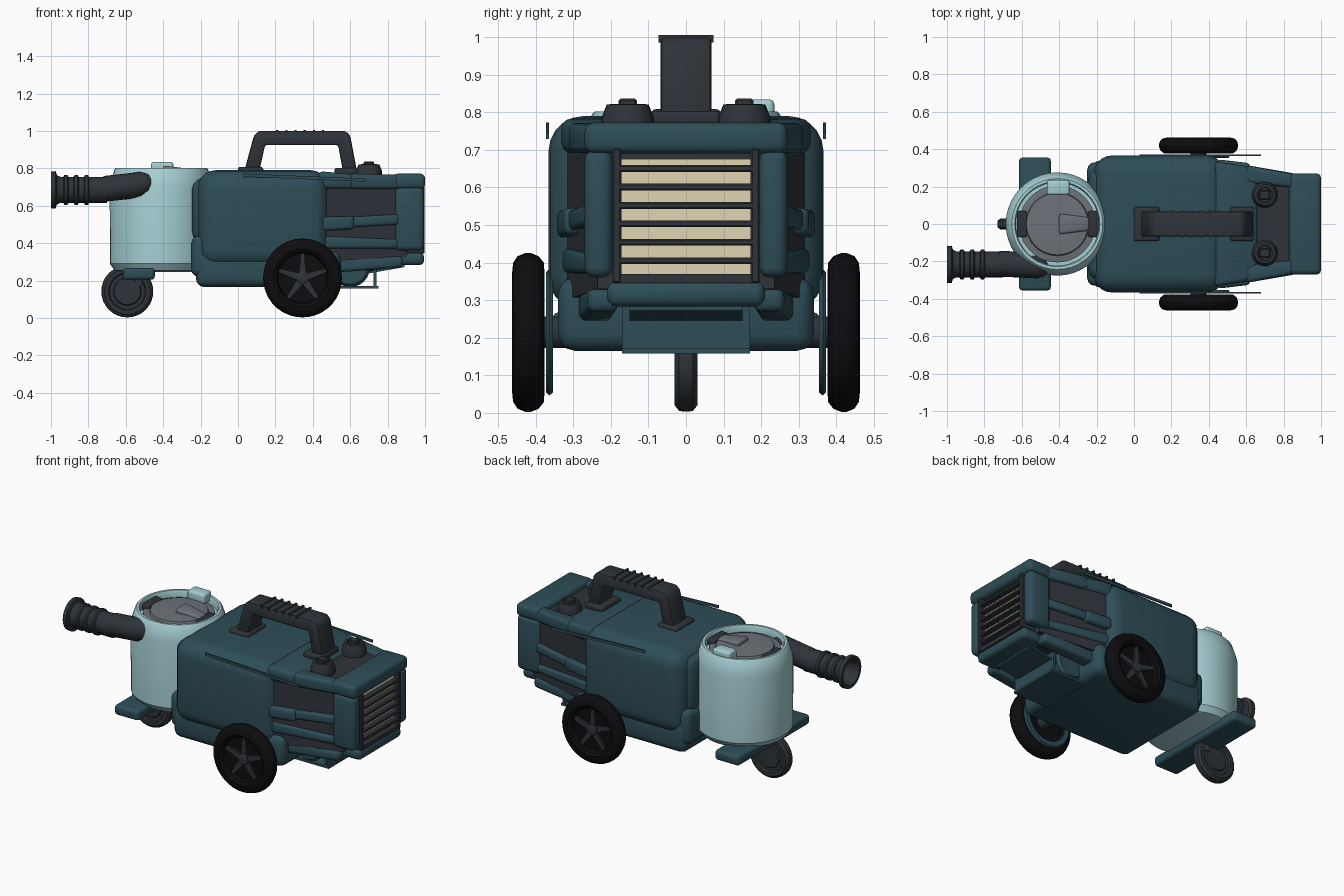
import bpy, bmesh, math
from mathutils import Vector


def material(name, r, g, b):
    m = bpy.data.materials.new(name)
    m.diffuse_color = (r, g, b, 1)
    return m


TEAL = material("dark_teal", 0.027, 0.075, 0.095)
PALE = material("pale_blue", 0.38, 0.62, 0.65)
DARK = material("charcoal", 0.028, 0.034, 0.041)
RUBBER = material("rubber", 0.004, 0.004, 0.005)
GREY = material("lid_grey", 0.15, 0.17, 0.19)
CREAM = material("cream", 0.75, 0.66, 0.45)


def finish(bm, name, mat, bevel=0, seg=3):
    bmesh.ops.recalc_face_normals(bm, faces=bm.faces)
    if bevel:
        bmesh.ops.bevel(bm, geom=bm.edges[:], offset=bevel, segments=seg, profile=0.5,
                        affect='EDGES', clamp_overlap=True)
    me = bpy.data.meshes.new(name)
    bm.to_mesh(me)
    bm.free()
    me.materials.append(mat)
    ob = bpy.data.objects.new(name, me)
    bpy.context.collection.objects.link(ob)
    return ob


def block(name, mat, x0, x1, a, b=None, bevel=0.0, seg=3):
    """Six-sided block between cross-sections a at x0 and b at x1, each (y0, y1, z0, z1)."""
    bm = bmesh.new()
    rings = []
    for x, (y0, y1, z0, z1) in ((x0, a), (x1, b or a)):
        rings.append([bm.verts.new((x, y, z)) for y, z in ((y0, z0), (y1, z0), (y1, z1), (y0, z1))])
    p, q = rings
    bm.faces.new(p)
    bm.faces.new(q)
    for i in range(4):
        j = (i + 1) % 4
        bm.faces.new((p[i], p[j], q[j], q[i]))
    return finish(bm, name, mat, bevel, seg)


def pair(name, mat, x0, x1, a, b=None, **kw):
    for side, s in (("left", 1), ("right", -1)):
        f = lambda r: (s * r[0], s * r[1], r[2], r[3])
        block(f"{name}_{side}", mat, x0, x1, f(a), f(b or a), **kw)


def lathe(name, mat, axis, centre, profile, segs=32, flip=1):
    """Revolve (radius, distance) points around an axis through centre."""
    bm = bmesh.new()
    rings = []
    for r, h in profile:
        ring = []
        for i in range(segs if r > 0 else 1):
            t = math.tau * i / segs
            c, s, h2 = r * math.cos(t), r * math.sin(t), h * flip
            v = {'X': (h2, c, s), 'Y': (c, h2, s), 'Z': (c, s, h2)}[axis]
            ring.append(bm.verts.new(Vector(centre) + Vector(v)))
        rings.append(ring)
    for p, q in zip(rings, rings[1:]):
        for i in range(segs):
            vs = [p[i % len(p)], p[(i + 1) % segs % len(p)], q[(i + 1) % segs % len(q)], q[i % len(q)]]
            vs = list(dict.fromkeys(vs))
            if len(vs) > 2:
                bm.faces.new(vs)
    return finish(bm, name, mat)


def extrude_y(name, mat, pts, y0, y1, bevel=0.0):
    bm = bmesh.new()
    face = bm.faces.new([bm.verts.new((x, y0, z)) for x, z in pts])
    new = bmesh.ops.extrude_face_region(bm, geom=[face])['geom']
    bmesh.ops.translate(bm, vec=(0, y1 - y0, 0), verts=[v for v in new if isinstance(v, bmesh.types.BMVert)])
    return finish(bm, name, mat, bevel, 2)


# Main housing and base tray
block("main_housing", TEAL, -0.215, 0.485, (-0.366, 0.366, 0.27, 0.79), bevel=0.095, seg=5)
block("base_tray", TEAL, -0.225, 0.55, (-0.34, 0.34, 0.165, 0.36), bevel=0.045)
block("canister_cradle", TEAL, -0.25, -0.12, (-0.33, 0.33, 0.22, 0.44), bevel=0.04)
block("front_collar", TEAL, -0.245, -0.1, (-0.3, 0.3, 0.4, 0.75), bevel=0.06)

# Rear engine section
block("engine_core", DARK, 0.45, 0.9, (-0.32, 0.32, 0.3, 0.755), (-0.235, 0.235, 0.33, 0.74))
block("rear_top_plate", TEAL, 0.43, 0.66, (-0.335, 0.335, 0.69, 0.785), (-0.30, 0.30, 0.69, 0.765), bevel=0.025)
pair("top_rail", TEAL, 0.6, 0.88, (0.22, 0.315, 0.69, 0.772), (0.19, 0.262, 0.69, 0.765), bevel=0.02)
block("rear_top_bar", TEAL, 0.83, 1.0, (-0.27, 0.27, 0.69, 0.772), bevel=0.025)
pair("rear_side_post", TEAL, 0.84, 0.995, (0.195, 0.27, 0.36, 0.70), bevel=0.028)
block("rear_bottom_bar", TEAL, 0.83, 0.995, (-0.21, 0.21, 0.283, 0.35), bevel=0.025)
pair("middle_strut", TEAL, 0.45, 0.62, (0.27, 0.345, 0.465, 0.54), (0.255, 0.325, 0.475, 0.545), bevel=0.018)
pair("middle_strut_rear", TEAL, 0.6, 0.86, (0.25, 0.315, 0.485, 0.54), (0.21, 0.27, 0.5, 0.555), bevel=0.015)
pair("lower_strut", TEAL, 0.45, 0.86, (0.25, 0.33, 0.37, 0.44), (0.2, 0.262, 0.37, 0.42), bevel=0.018)
pair("bottom_strut", TEAL, 0.48, 0.88, (0.2, 0.29, 0.24, 0.32), (0.18, 0.26, 0.27, 0.33), bevel=0.02)

# Rear grille
block("grille_panel", CREAM, 0.9, 0.965, (-0.172, 0.172, 0.37, 0.675))
pair("grille_post", DARK, 0.9, 0.998, (0.172, 0.196, 0.345, 0.705), bevel=0.005, seg=1)
block("grille_sill", DARK, 0.9, 0.995, (-0.19, 0.19, 0.345, 0.37))
for i in range(6):
    z = 0.405 + 0.049 * i
    block(f"grille_bar_{i + 1}", DARK, 0.955, 0.998, (-0.182, 0.182, z - 0.009, z + 0.009), bevel=0.004, seg=1)

# Underside tank and flap
lathe("under_tank", TEAL, 'Y', (0.6, 0, 0.27),
      [(0, -0.17), (0.09, -0.17), (0.105, -0.15), (0.105, 0.15), (0.09, 0.17), (0, 0.17)], 24)
block("rear_flap", TEAL, 0.725, 0.74, (-0.17, 0.17, 0.16, 0.29))
block("flap_floor", TEAL, 0.5, 0.75, (-0.17, 0.17, 0.158, 0.172))
block("flap_plate", TEAL, 0.68, 0.89, (-0.15, 0.15, 0.235, 0.247), (-0.15, 0.15, 0.272, 0.284))
lathe("exhaust_stub", RUBBER, 'X', (0.74, -0.122, 0.262), [(0, -0.05), (0.012, -0.05), (0.012, 0.02), (0, 0.02)], 12)

# Carrying handle with feet and grip ribs
extrude_y("carry_handle", DARK, [(0.035, 0.79), (0.085, 0.975), (0.11, 1.0), (0.575, 1.0), (0.6, 0.975), (0.635, 0.79),
                                 (0.56, 0.79), (0.535, 0.925), (0.145, 0.925), (0.115, 0.79)], -0.068, 0.068, 0.012)
block("handle_foot_front", DARK, 0.0, 0.135, (-0.092, 0.092, 0.775, 0.808), bevel=0.012)
block("handle_foot_rear", DARK, 0.515, 0.64, (-0.092, 0.092, 0.765, 0.803), bevel=0.012)
for i in range(6):
    x = 0.21 + 0.049 * i
    block(f"grip_rib_{i + 1}", DARK, x - 0.006, x + 0.006, (-0.073, 0.073, 0.985, 1.005))

# Control knobs and trim strips
for s, side in ((1, "left"), (-1, "right")):
    lathe(f"knob_{side}", DARK, 'Z', (0.7, 0.155 * s, 0),
          [(0, 0.75), (0.07, 0.75), (0.07, 0.785), (0.056, 0.82), (0.042, 0.822), (0.038, 0.812), (0, 0.812)], 20)
    block(f"knob_cap_{side}", DARK, 0.672, 0.728, (0.155 * s - 0.024, 0.155 * s + 0.024, 0.8, 0.836), bevel=0.005, seg=1)
pair("trim_strip", TEAL, 0.03, 0.68, (0.364, 0.372, 0.755, 0.772), (0.364, 0.372, 0.729, 0.745))

# Canister with recessed lid
C = (-0.41, 0, 0)
lathe("canister", PALE, 'Z', C,
      [(0, 0.245), (0.21, 0.245), (0.25, 0.255), (0.275, 0.29), (0.276, 0.7), (0.268, 0.74), (0.25, 0.795),
       (0.243, 0.802), (0.228, 0.802), (0.222, 0.79), (0.222, 0.755), (0, 0.755)], 40)
lathe("lid", GREY, 'Z', C, [(0.205, 0.75), (0.205, 0.768), (0.17, 0.772), (0.165, 0.785), (0.1, 0.79), (0, 0.79)], 40)
block("lid_spout", GREY, -0.4, -0.24, (-0.055, 0.055, 0.77, 0.815), (-0.035, 0.035, 0.77, 0.795), bevel=0.016)
block("lid_tab", PALE, -0.465, -0.345, (0.155, 0.235, 0.77, 0.834), bevel=0.014)
block("lid_clip_front", DARK, -0.625, -0.575, (-0.07, 0.07, 0.75, 0.79), bevel=0.008)
block("lid_clip_rear", DARK, -0.245, -0.195, (-0.07, 0.07, 0.75, 0.79), bevel=0.008)

# Ribbed nozzle, flared and hollow
nozzle = [(0, -0.97 + 0.08), (0.055, -0.89), (0.08, -1.0), (0.098, -1.0), (0.1, -0.975), (0.078, -0.968), (0.07, -0.95)]
for x in (-0.92, -0.865, -0.81):
    nozzle += [(0.069, x - 0.014), (0.08, x - 0.008), (0.08, x + 0.008), (0.069, x + 0.014)]
nozzle += [(0.069, -0.7)]
lathe("nozzle", DARK, 'X', (0, -0.216, 0.685), nozzle, 24)
elbow = lathe("nozzle_elbow", DARK, 'X', (0, -0.212, 0.69),
              [(0.069, -0.72), (0.069, -0.6), (0.068, -0.52), (0.055, -0.48), (0.03, -0.455), (0, -0.45)], 24)
for v in elbow.data.vertices:
    v.co.z += 0.13 * max(0, v.co.x + 0.7)
    v.co.y -= 0.06 * max(0, v.co.x + 0.7)

# Front foot plate and caster
block("foot_plate", TEAL, -0.615, -0.445, (-0.355, 0.355, 0.205, 0.268), bevel=0.018)
lathe("caster_wheel", DARK, 'Y', (-0.592, 0, 0.142),
      [(0, -0.026), (0.07, -0.026), (0.076, -0.018), (0.095, -0.018), (0.1, -0.03), (0.122, -0.03), (0.137, -0.018),
       (0.139, 0), (0.137, 0.018), (0.122, 0.03), (0.1, 0.03), (0.095, 0.018), (0.076, 0.018), (0.07, 0.026), (0, 0.026)], 32)
lathe("caster_post", DARK, 'Z', (-0.53, 0, 0), [(0, 0.17), (0.03, 0.17), (0.03, 0.26), (0, 0.26)], 16)

# Big side wheels with spoked hubs
for s, side in ((1, "left"), (-1, "right")):
    W = (0.345, 0, 0.214)
    lathe(f"tyre_{side}", RUBBER, 'Y', W,
          [(0.135, 0.385), (0.15, 0.376), (0.185, 0.378), (0.203, 0.392), (0.211, 0.412), (0.211, 0.428),
           (0.203, 0.448), (0.185, 0.46), (0.155, 0.463), (0.138, 0.452), (0.13, 0.43), (0.13, 0.39), (0.135, 0.385)], 36, s)
    lathe(f"hub_disc_{side}", RUBBER, 'Y', W, [(0, 0.395), (0.133, 0.395), (0.133, 0.425), (0, 0.425)], 36, s)
    lathe(f"hub_cap_{side}", DARK, 'Y', W, [(0.035, 0.42), (0.035, 0.445), (0.025, 0.452), (0, 0.452)], 10, s)
    lathe(f"wheel_guard_{side}", TEAL, 'Y', W,
          [(0.13, 0.355), (0.135, 0.372), (0.16, 0.372), (0.168, 0.364), (0.16, 0.354), (0.13, 0.355)], 36, s)
    lathe(f"axle_{side}", DARK, 'Y', W, [(0.042, 0.3), (0.042, 0.4)], 16, s)
    for k in range(5):
        a = math.tau * k / 5 + math.pi / 2
        d, n = Vector((math.cos(a), math.sin(a))), Vector((-math.sin(a), math.cos(a)))
        c = Vector((W[0], W[2]))
        extrude_y(f"spoke_{side}_{k + 1}", DARK,
                  [c + d * 0.02 + n * 0.02, c + d * 0.132 + n * 0.01, c + d * 0.132 - n * 0.01, c + d * 0.02 - n * 0.02],
                  s * 0.42, s * 0.438)

# Smooth shading with crisp edges
for ob in bpy.context.collection.objects:
    ob.select_set(True)
    bpy.context.view_layer.objects.active = ob
bpy.ops.object.shade_smooth_by_angle(angle=math.radians(35))
